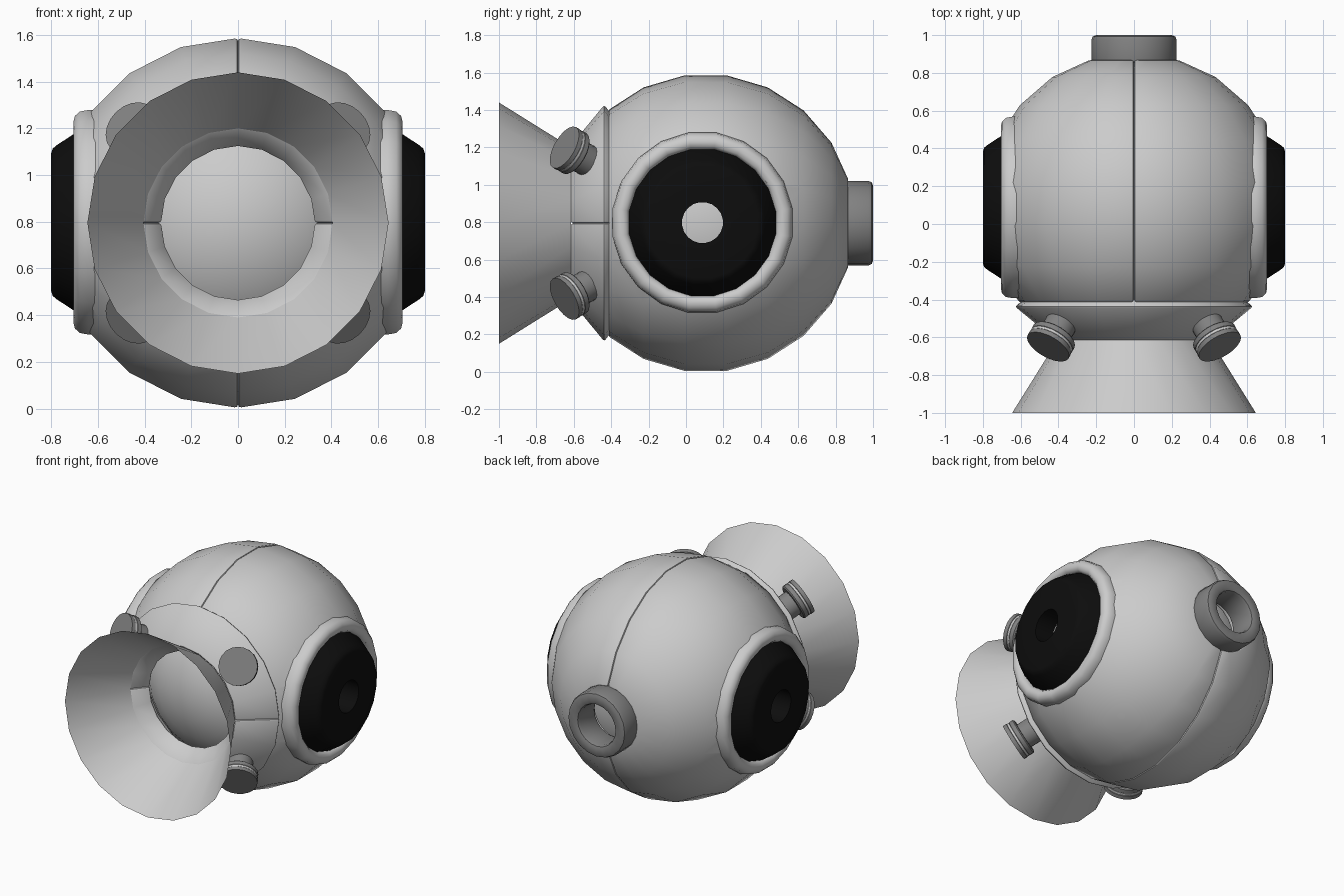
import bpy, bmesh
from math import sin, cos, pi, radians
from mathutils import Vector

if "Cube" in bpy.data.objects:
    bpy.data.objects.remove(bpy.data.objects["Cube"])

CY, CZ, R, T = 0.105, 0.795, 0.80, 0.135   # sphere centre, radius, shell thickness
CENTRE = Vector((0, 0, CZ))
Y, Z, X = Vector((0, 1, 0)), Vector((0, 0, 1)), Vector((1, 0, 0))


def material(name, v):
    m = bpy.data.materials.new(name)
    m.diffuse_color = (v, v, v, 1)
    m.use_nodes = True
    m.node_tree.nodes["Principled BSDF"].inputs["Base Color"].default_value = m.diffuse_color
    return m


DARK = material("dark_grey", 0.22)
BLACK = material("black", 0.004)


def apply(ob, mod):
    bpy.context.view_layer.objects.active = ob
    bpy.ops.object.modifier_apply(modifier=mod.name)


def smooth(ob):
    bpy.ops.object.select_all(action='DESELECT')
    ob.select_set(True)
    bpy.context.view_layer.objects.active = ob
    bpy.ops.object.shade_smooth_by_angle(angle=radians(40))


def lathe(name, profile, origin=CENTRE, axis=Y, u=Z, n=20, start=0.0, sweep=360,
          closed=False, bevel=0.0, mat=None):
    """Spin (distance along axis, radius) points about an axis."""
    v = axis.cross(u)
    bm = bmesh.new()
    full = sweep == 360
    rows = []
    for i in range(n if full else n + 1):
        a = radians(start + sweep * i / n)
        d = u * cos(a) + v * sin(a)
        rows.append([bm.verts.new(origin + axis * t + d * r) for t, r in profile])
    m = len(profile)
    for i in range(n):
        a, b = rows[i], rows[(i + 1) % len(rows)]
        for j in range(m if closed else m - 1):
            k = (j + 1) % m
            bm.faces.new((a[j], a[k], b[k], b[j]))
    if closed and not full:
        bm.faces.new(rows[0])
        bm.faces.new(rows[-1][::-1])
    bmesh.ops.remove_doubles(bm, verts=bm.verts, dist=1e-5)
    bmesh.ops.recalc_face_normals(bm, faces=bm.faces)
    me = bpy.data.meshes.new(name)
    bm.to_mesh(me)
    bm.free()
    ob = bpy.data.objects.new(name, me)
    bpy.context.collection.objects.link(ob)
    if mat:
        me.materials.append(mat)
    if bevel:
        b = ob.modifiers.new("bevel", 'BEVEL')
        b.width, b.segments, b.limit_method, b.angle_limit = bevel, 2, 'ANGLE', radians(42)
        apply(ob, b)
    smooth(ob)
    return ob


# Main shell: two thick half shells meeting at a vertical seam
step = pi / 11
angles = [(i + 0.5) * step for i in range(-3, 5)]
outer = [(CY + R * sin(a), R * cos(a)) for a in angles]
inner = [(CY + (R - T) * sin(a), (R - T) * cos(a)) for a in reversed(angles)]
for name, start, side in (("shell_right", 0, 1), ("shell_left", 180, -1)):
    shell = lathe(name, outer + inner, n=10, start=start, sweep=180, closed=True, bevel=0.014)
    # opening under the side pad
    cutter = lathe("pad_hole_cutter", [(0.4, 0), (0.4, 0.41), (1, 0.41), (1, 0)],
                   Vector((0, 0.088, CZ)), X * side, Z, start=9)
    cutter.hide_render = True
    cut = shell.modifiers.new("hole", 'BOOLEAN')
    cut.operation, cut.object, cut.solver = 'DIFFERENCE', cutter, 'EXACT'
    apply(shell, cut)
    bpy.data.objects.remove(cutter)
    smooth(shell)

# Front collar: upper and lower halves meeting at a horizontal seam
collar = [(-0.62, 0.41), (-0.437, 0.632), (-0.345, 0.51), (-0.515, 0.325)]
for name, start in (("front_collar_lower", 0), ("front_collar_upper", 180)):
    lathe(name, collar, u=X, n=10, start=start, sweep=180, closed=True, bevel=0.012)

# Flared open cone at the front
lathe("front_cone", [(-0.615, 0.405), (-1.0, 0.645)])

# Inner ball seen through the openings
lathe("inner_ball", [(CY - 0.65 * cos(pi * i / 14), 0.65 * sin(pi * i / 14)) for i in range(15)])

# Rear socket
lathe("rear_socket", [(0.80, 0.14), (0.80, 0.226), (1.0, 0.226), (1.0, 0.14)],
      closed=True, bevel=0.025, mat=DARK)

# Side pads with rounded rims
rim = [(0.57, 0.395), (0.57, 0.482), (0.64, 0.487), (0.678, 0.48), (0.699, 0.46),
       (0.705, 0.435), (0.699, 0.412), (0.68, 0.397)]
pad = [(0.66, 0.11), (0.66, 0.402), (0.695, 0.388), (0.775, 0.335), (0.793, 0.32),
       (0.80, 0.30), (0.80, 0.11)]
for name, side in (("right", 1), ("left", -1)):
    o = Vector((0, 0.088, 0.798))
    lathe("side_rim_" + name, rim, o, X * side, Z, start=9, closed=True)
    lathe("side_pad_" + name, pad, o, X * side, Z, start=9, closed=True, mat=BLACK)

# Four bolts on the front collar, each with a light band round the head
bolt = [(-0.19, 0), (-0.19, 0.085), (-0.08, 0.085), (-0.08, 0.115), (-0.072, 0.124),
        (-0.045, 0.124), (-0.04, 0.118), (-0.03, 0.118), (-0.025, 0.125), (0, 0.125), (0, 0)]
band = [(-0.047, 0.11), (-0.042, 0.123), (-0.028, 0.123), (-0.023, 0.11)]
for sx in (1, -1):
    for sz in (1, -1):
        o = Vector((0.455 * sx, -0.65, CZ + 0.405 * sz))
        axis = Vector((0.445 * sx, -0.78, 0.445 * sz)).normalized()
        u = axis.cross(X).normalized()
        lathe("bolt", bolt, o, axis, u, mat=DARK)
        lathe("bolt_band", band, o, axis, u, closed=True)
